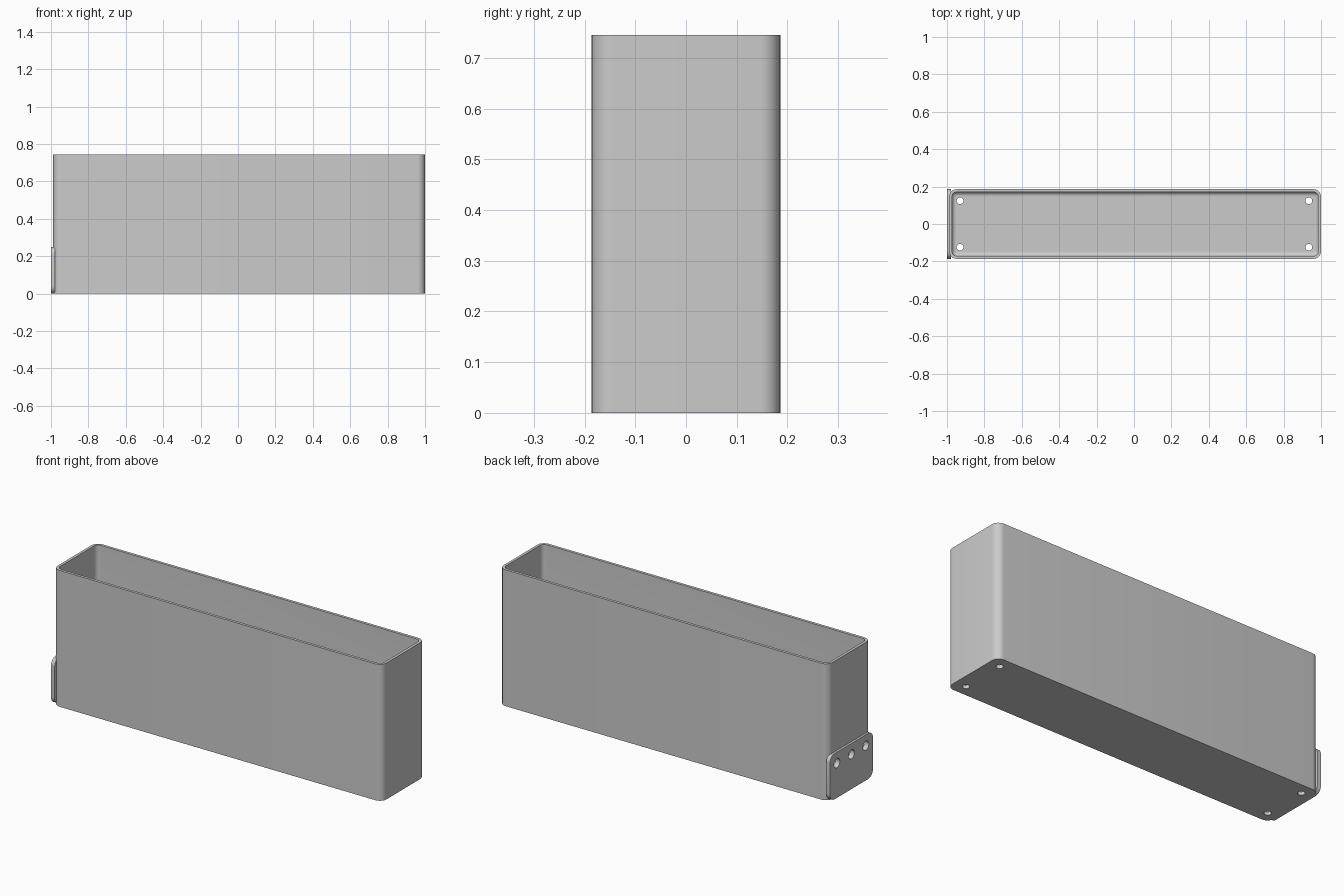
import bpy, bmesh
from math import sin, cos, pi, radians
from mathutils import Matrix, Vector

if "Cube" in bpy.data.objects:
    bpy.data.objects.remove(bpy.data.objects["Cube"])

# Main dimensions
X0, X1, HALF_Y, HEIGHT = -0.988, 1.0, 0.186, 0.745
WALL, FLOOR, CORNER = 0.015, 0.018, 0.04
PLATE_IN, PLATE_TOP = -0.978, 0.25

grey = bpy.data.materials.new("plain grey")
grey.use_nodes = True
colour = (0.6, 0.6, 0.6, 1)
grey.diffuse_color = colour
grey.node_tree.nodes["Principled BSDF"].inputs["Base Color"].default_value = colour


def rounded_rect(a0, a1, b0, b1, r, steps=8):
    """Counter-clockwise outline of a rectangle with round corners."""
    points = []
    corners = [(a1 - r, b1 - r), (a0 + r, b1 - r), (a0 + r, b0 + r), (a1 - r, b0 + r)]
    for i, (ca, cb) in enumerate(corners):
        for s in range(steps + 1):
            t = (i + s / steps) * pi / 2
            points.append((ca + r * cos(t), cb + r * sin(t)))
    return points


def loft(name, rings):
    """Bridge matching rings of points and cap both ends."""
    bm = bmesh.new()
    loops = [[bm.verts.new(p) for p in ring] for ring in rings]
    for low, high in zip(loops, loops[1:]):
        for i in range(len(low)):
            j = (i + 1) % len(low)
            bm.faces.new((low[i], low[j], high[j], high[i]))
    bm.faces.new(loops[0][::-1])
    bm.faces.new(loops[-1])
    bmesh.ops.recalc_face_normals(bm, faces=bm.faces)
    return make_object(name, bm)


def make_object(name, bm):
    mesh = bpy.data.meshes.new(name)
    bm.to_mesh(mesh)
    bm.free()
    obj = bpy.data.objects.new(name, mesh)
    bpy.context.collection.objects.link(obj)
    mesh.materials.append(grey)
    return obj


def drill(obj, centres, axis, radius, depth=0.12):
    """Cut round holes through an object along an axis."""
    bm = bmesh.new()
    turn = Vector((0, 0, 1)).rotation_difference(Vector(axis)).to_matrix().to_4x4()
    for c in centres:
        bmesh.ops.create_cone(bm, cap_ends=True, segments=32, radius1=radius,
                              radius2=radius, depth=depth,
                              matrix=Matrix.Translation(c) @ turn)
    cutter = make_object("hole_cutter", bm)
    cutter.hide_render = True
    mod = obj.modifiers.new("holes", "BOOLEAN")
    mod.operation, mod.solver, mod.object = "DIFFERENCE", "EXACT", cutter
    bpy.context.view_layer.objects.active = obj
    bpy.ops.object.modifier_apply(modifier=mod.name)
    bpy.data.objects.remove(cutter)


def tray_ring(inset, z):
    r = max(CORNER - inset, 0.002)
    outline = rounded_rect(X0 + inset, X1 - inset, -HALF_Y + inset, HALF_Y - inset, r)
    return [(x, y, z) for x, y in outline]


# Open box: outer wall, rim, inner wall, filleted floor
fillet = 0.022
rings = [tray_ring(0, 0), tray_ring(0, HEIGHT), tray_ring(WALL, HEIGHT)]
for s in range(7):
    t = s / 6 * pi / 2
    rings.append(tray_ring(WALL + fillet * (1 - cos(t)), FLOOR + fillet * (1 - sin(t))))
box = loft("open_box", rings)

# Mounting plate on the end
outline = rounded_rect(-HALF_Y, HALF_Y, 0, PLATE_TOP, CORNER)
plate = loft("mounting_plate", [[(x, y, z) for y, z in outline] for x in (-1, PLATE_IN)])

# Drain holes in the floor, screw holes through plate and end wall
drill(box, [(x, y, 0) for x in (-0.93, 0.935) for y in (-0.124, 0.124)], (0, 0, 1), 0.018)
screws = [(-0.98, y, 0.19) for y in (-0.125, 0, 0.125)]
for part in (box, plate):
    drill(part, screws, (1, 0, 0), 0.025)

# Smooth the rounded surfaces and keep the edges sharp
for part in (box, plate):
    bpy.ops.object.select_all(action="DESELECT")
    part.select_set(True)
    bpy.context.view_layer.objects.active = part
    bpy.ops.object.shade_smooth_by_angle(angle=radians(30))
